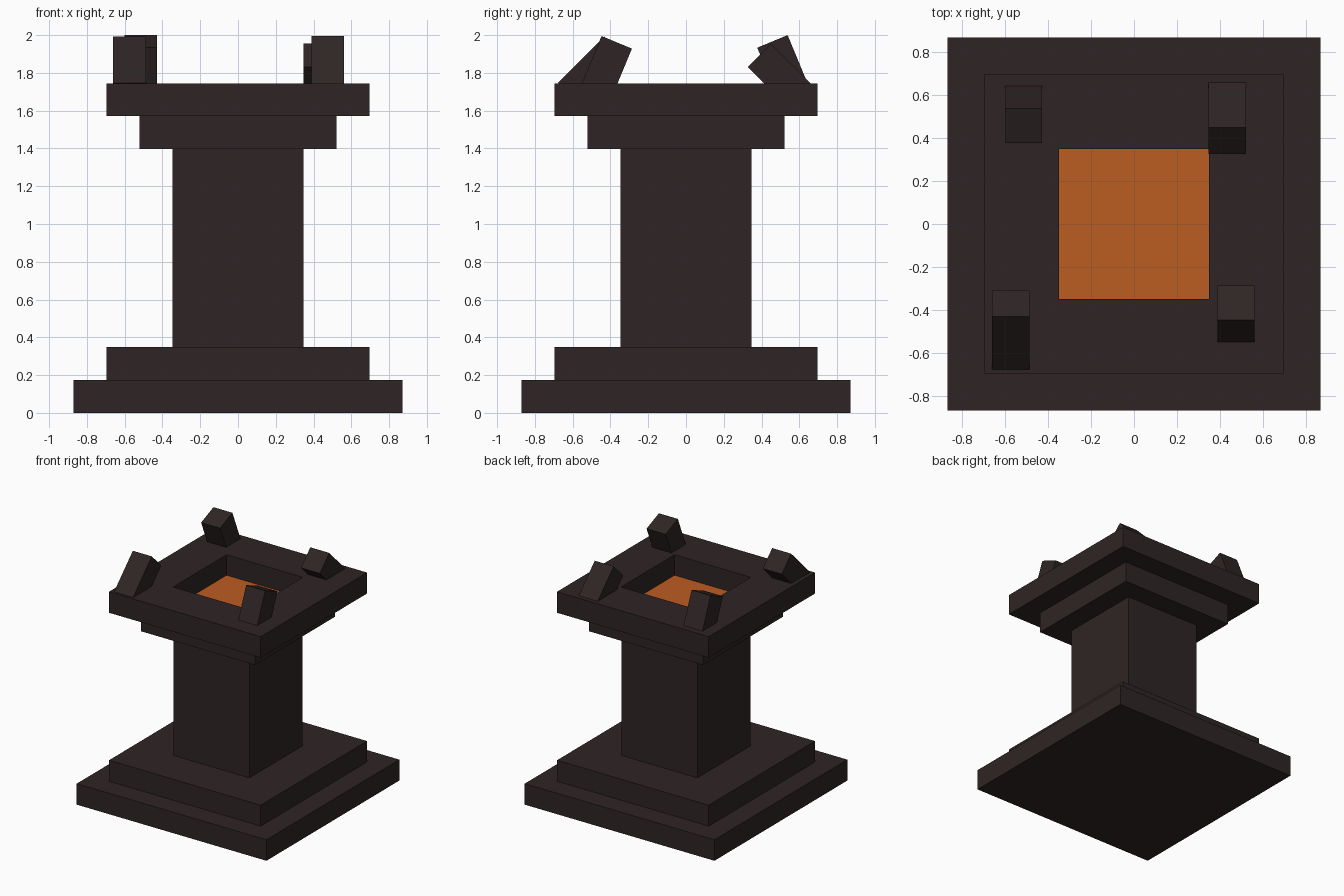
import bpy, bmesh
from math import radians, sin, cos
from mathutils import Matrix

if "Cube" in bpy.data.objects:
    bpy.data.objects.remove(bpy.data.objects["Cube"])


def material(name, rgb):
    m = bpy.data.materials.new(name)
    m.diffuse_color = (*rgb, 1)
    m.use_nodes = True
    m.node_tree.nodes["Principled BSDF"].inputs["Base Color"].default_value = m.diffuse_color
    return m


stone = material("dark stone", (0.028, 0.018, 0.018))
ember = material("ember orange", (0.50, 0.107, 0.015))


def finish(name, bm, mat):
    bmesh.ops.recalc_face_normals(bm, faces=bm.faces)
    me = bpy.data.meshes.new(name)
    bm.to_mesh(me)
    bm.free()
    me.materials.append(mat)
    ob = bpy.data.objects.new(name, me)
    bpy.context.collection.objects.link(ob)
    return ob


def slab(name, half, z0, z1, mat=stone):
    bm = bmesh.new()
    bmesh.ops.create_cube(bm, size=1, matrix=Matrix.Translation((0, 0, (z0 + z1) / 2))
                          @ Matrix.Diagonal((2 * half, 2 * half, z1 - z0, 1)))
    return finish(name, bm, mat)


# Stepped base, column and capital
slab("base_step_lower", 0.87, 0, 0.174)
slab("base_step_upper", 0.696, 0.174, 0.348)
slab("column", 0.348, 0.348, 1.397)
slab("capital", 0.522, 1.397, 1.571)

# Square bowl rim with an open centre
bm = bmesh.new()
loops = []
for half, z in ((0.696, 1.571), (0.696, 1.745), (0.35, 1.745), (0.35, 1.571)):
    loops.append([bm.verts.new((sx * half, sy * half, z))
                  for sx, sy in ((-1, -1), (1, -1), (1, 1), (-1, 1))])
for i in range(4):
    a, b = loops[i], loops[(i + 1) % 4]
    for j in range(4):
        k = (j + 1) % 4
        bm.faces.new((a[j], a[k], b[k], b[j]))
finish("bowl_rim", bm, stone)

# Glowing floor of the bowl
slab("ember_floor", 0.35, 1.571, 1.575, ember)


# Four blocks leaning inward, each set by its highest corner and its tilt
def leaning_block(name, x, peak_y, peak_z, tilt, width=0.174, length=0.348):
    side = 1 if peak_y > 0 else -1
    t = radians(tilt)
    cy = peak_y - side * (cos(t) * width / 2 - sin(t) * length / 2)
    cz = peak_z - sin(t) * width / 2 - cos(t) * length / 2
    bm = bmesh.new()
    bmesh.ops.create_cube(bm, size=1, matrix=Matrix.Translation((x, cy, cz))
                          @ Matrix.Rotation(side * t, 4, 'X')
                          @ Matrix.Diagonal((width, width, length, 1)))
    finish(name, bm, stone)


leaning_block("block_front_left", -0.575, -0.432, 1.993, 45)
leaning_block("block_front_right", 0.475, -0.447, 1.995, 22.5)
leaning_block("block_back_left", -0.515, 0.538, 2.0, 22.5)
leaning_block("block_back_right", 0.435, 0.45, 1.955, 45)
